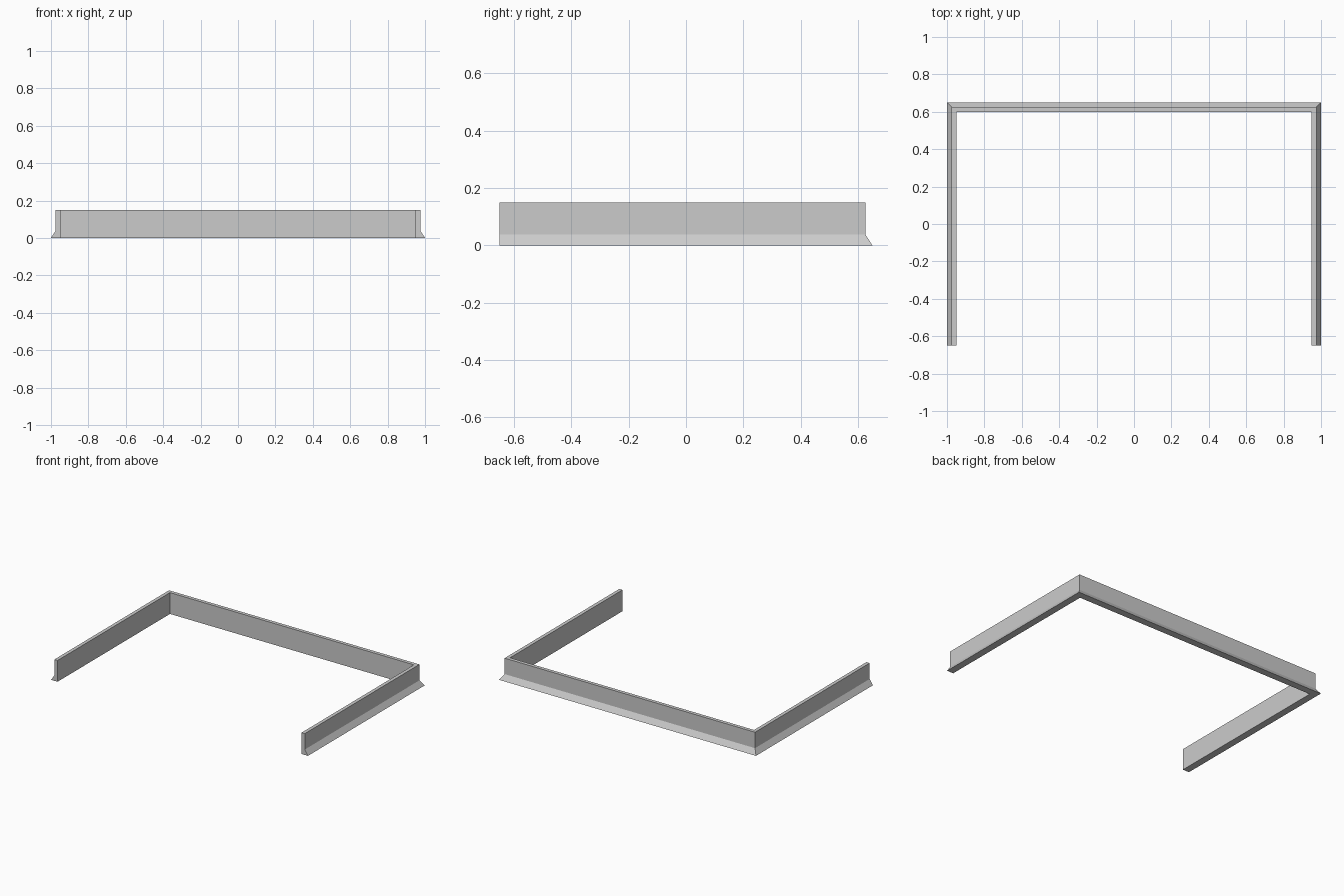
import bpy
import bmesh

cube = bpy.data.objects.get("Cube")
if cube:
    bpy.data.objects.remove(cube, do_unlink=True)

HALF_X, HALF_Y = 1.0, 0.65

# Plain grey material
grey = bpy.data.materials.new("light_grey")
grey.use_nodes = True
colour = (0.6, 0.6, 0.6, 1)
grey.diffuse_color = colour
grey.node_tree.nodes["Principled BSDF"].inputs["Base Color"].default_value = colour

# Skirting cross-section: inset from the outer edge, height
profile = [(0, 0), (0.025, 0.038), (0.025, 0.15), (0.05, 0.15), (0.05, 0)]


def section(bm, side, back):
    """One cross-section, mitred at the back corners, square at the front ends."""
    return [bm.verts.new((side * (HALF_X - d), HALF_Y - d if back else -HALF_Y, z))
            for d, z in profile]


# Sweep the section around the three sides
bm = bmesh.new()
rings = [section(bm, s, b) for s, b in ((-1, False), (-1, True), (1, True), (1, False))]
count = len(profile)
for first, second in zip(rings, rings[1:]):
    for i in range(count):
        j = (i + 1) % count
        bm.faces.new((first[i], first[j], second[j], second[i]))

# Cap the open ends
bm.faces.new(rings[0])
bm.faces.new(rings[-1])
bmesh.ops.recalc_face_normals(bm, faces=bm.faces)

mesh = bpy.data.meshes.new("skirting_board")
bm.to_mesh(mesh)
bm.free()
mesh.materials.append(grey)
board = bpy.data.objects.new("skirting_board", mesh)
bpy.context.collection.objects.link(board)
